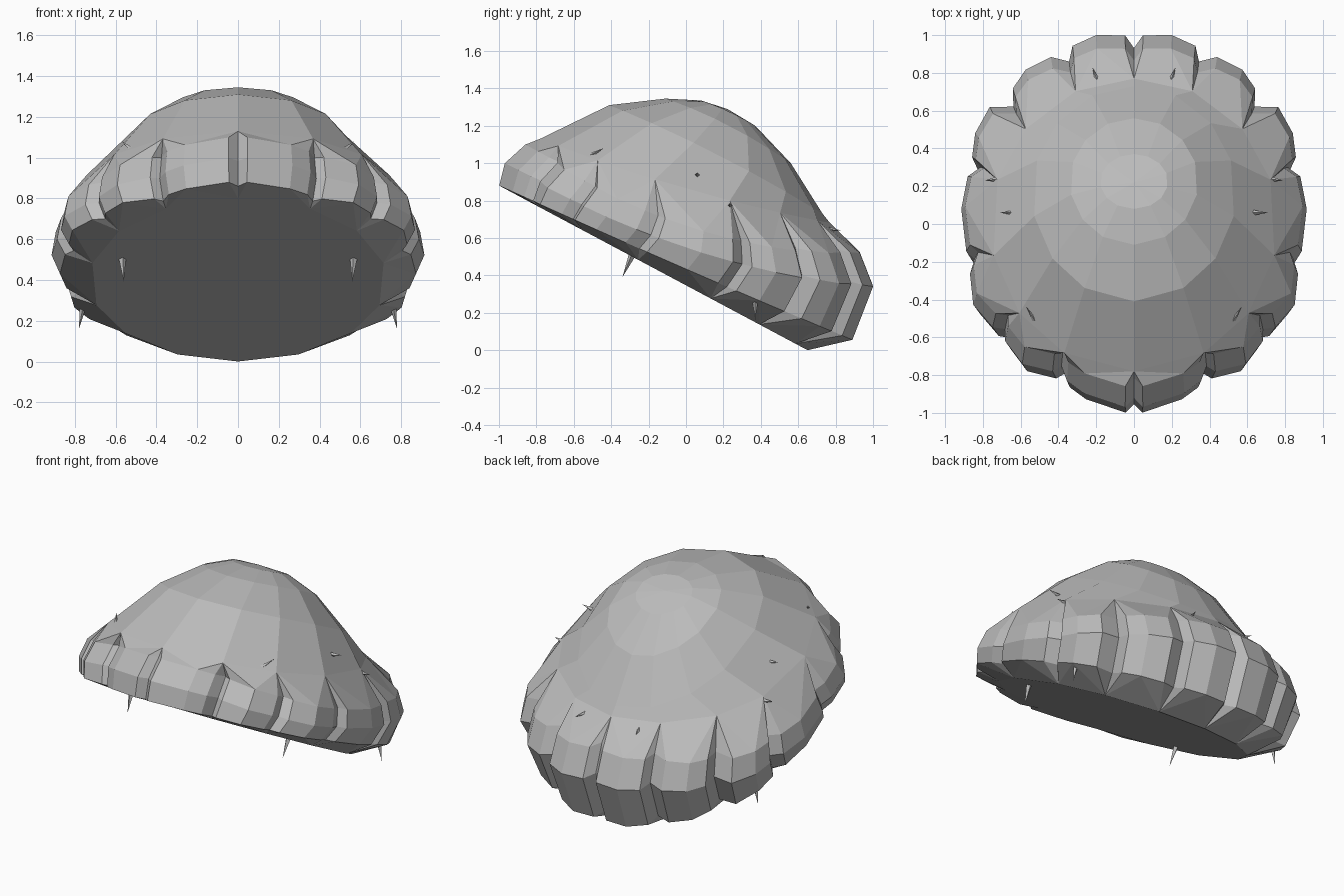
import bpy, bmesh
from math import sin, cos, radians
from mathutils import Vector

if "Cube" in bpy.data.objects:
    bpy.data.objects.remove(bpy.data.objects["Cube"], do_unlink=True)

grey = bpy.data.materials.new("stone grey")
grey.use_nodes = True
COLOUR = (0.5, 0.5, 0.5, 1)
grey.diffuse_color = COLOUR
grey.node_tree.nodes["Principled BSDF"].inputs["Base Color"].default_value = COLOUR


def finish(bm, name):
    bmesh.ops.recalc_face_normals(bm, faces=bm.faces)
    mesh = bpy.data.meshes.new(name)
    bm.to_mesh(mesh)
    bm.free()
    mesh.materials.append(grey)
    obj = bpy.data.objects.new(name, mesh)
    bpy.context.scene.collection.objects.link(obj)


# Rim outline from back to front: crease, edge, crown, edge as (angle, reach)
half = [(0, .94), (3, 1.01), (12.5, 1.035), (21, 1.02),
        (24, .95), (29, 1.02), (38, 1.046), (45, 1.02),
        (49, .95), (54, 1.06), (63, 1.06), (70, 1.025),
        (72, .96), (76, 1.02), (86, 1.03), (99, 1.01),
        (102, .97), (106, 1.015), (115, 1.055), (124, 1.015),
        (127, .96), (130, 1), (139, 1.014), (149, .94),
        (151, .89), (155, .945), (162, .97), (177, 1),
        (180, .95)]
outline = half + [(360 - a, s) for a, s in reversed(half[1:-1])]
creases = [a for a, s in outline[::4]]
count = len(creases)


def point(ring, angle, scale=1.0):
    """Point on a tilted ellipse: half width, front y, z and back y, z, side lift."""
    rx, y0, z0, y1, z1, lift = ring
    s, c = sin(radians(angle)), cos(radians(angle))
    t = (1 + c * scale) / 2
    return (rx * s * scale, y0 + (y1 - y0) * t, z0 + (z1 - z0) * t + lift * s * s)


def plain_ring(bm, ring):
    return [bm.verts.new(point(ring, a)) for a in creases]


def lobed_ring(bm, ring):
    return [bm.verts.new(point(ring, a, s)) for a, s in outline]


def bridge(bm, one, two):
    n = len(one)
    for i in range(n):
        j = (i + 1) % n
        bm.faces.new((one[i], one[j], two[j], two[i]))


def fan(bm, plain, lobed):
    """Join a plain ring to a lobed one so each crease tapers to a point."""
    for i in range(count):
        j = (i + 1) % count
        c, lo, mid, hi = lobed[4 * i:4 * i + 4]
        p, q, end = plain[i], plain[j], lobed[4 * j]
        for tri in ((p, c, lo), (p, lo, mid), (p, mid, q), (q, mid, hi), (q, hi, end)):
            bm.faces.new(tri)


def cap(bm, ring, centre):
    middle = bm.verts.new(centre)
    for i in range(count):
        bm.faces.new((ring[i], ring[(i + 1) % count], middle))


# Tilted cap with domed crown, scalloped rim and flat underside
bm = bmesh.new()
crown_top = plain_ring(bm, (0.18, 0.08, 1.335, 0.37, 1.2, 0.01))
crown = plain_ring(bm, (0.34, -0.11, 1.345, 0.56, 1.0, 0.03))
shoulder = plain_ring(bm, (0.54, -0.41, 1.31, 0.73, 0.73, 0.03))
brim = plain_ring(bm, (0.76, -0.78, 1.13, 0.77, 0.68, -0.04))
rim_top = lobed_ring(bm, (0.87, -0.86, 1.10, 0.92, 0.53, -0.16))
rim_mid = lobed_ring(bm, (0.89, -0.97, 1.0, 0.99, 0.35, -0.13))
rim_low = lobed_ring(bm, (0.85, -1.0, 0.88, 0.88, 0.06, -0.01))
base = plain_ring(bm, (0.73, -0.85, 0.8, 0.65, 0.0, 0))
cap(bm, crown_top, (0, 0.22, 1.29))
bridge(bm, crown_top, crown)
bridge(bm, crown, shoulder)
bridge(bm, shoulder, brim)
fan(bm, brim, rim_top)
bridge(bm, rim_top, rim_mid)
bridge(bm, rim_mid, rim_low)
fan(bm, base, rim_low)
cap(bm, base, (0, -0.1, 0.4))
finish(bm, "scalloped_cap")


# Thin thorns that poke through the surface, mirrored left and right
def thorn(name, root, tip, radius):
    for side, sign in (("left", 1), ("right", -1)):
        a = Vector((root[0] * sign, root[1], root[2]))
        b = Vector((tip[0] * sign, tip[1], tip[2]))
        axis = b - a
        bm = bmesh.new()
        turn = axis.to_track_quat('Z', 'Y').to_matrix().to_4x4()
        turn.translation = (a + b) / 2
        bmesh.ops.create_cone(bm, cap_ends=True, segments=4, radius1=radius,
                              radius2=0, depth=axis.length, matrix=turn)
        finish(bm, f"{name}_{side}")


thorn("front_lower_thorn", (0.57, -0.27, 0.55), (0.56, -0.34, 0.39), 0.025)
thorn("rear_lower_thorn", (0.75, 0.37, 0.33), (0.78, 0.37, 0.16), 0.025)
thorn("front_upper_thorn", (0.5, -0.55, 1.02), (0.57, -0.44, 1.08), 0.02)
thorn("side_upper_thorn", (0.6, 0.06, 0.93), (0.71, 0.06, 0.95), 0.02)
thorn("rear_upper_thorn", (0.7, 0.24, 0.77), (0.79, 0.23, 0.78), 0.02)
thorn("back_upper_thorn", (0.18, 0.72, 0.65), (0.22, 0.83, 0.64), 0.02)
